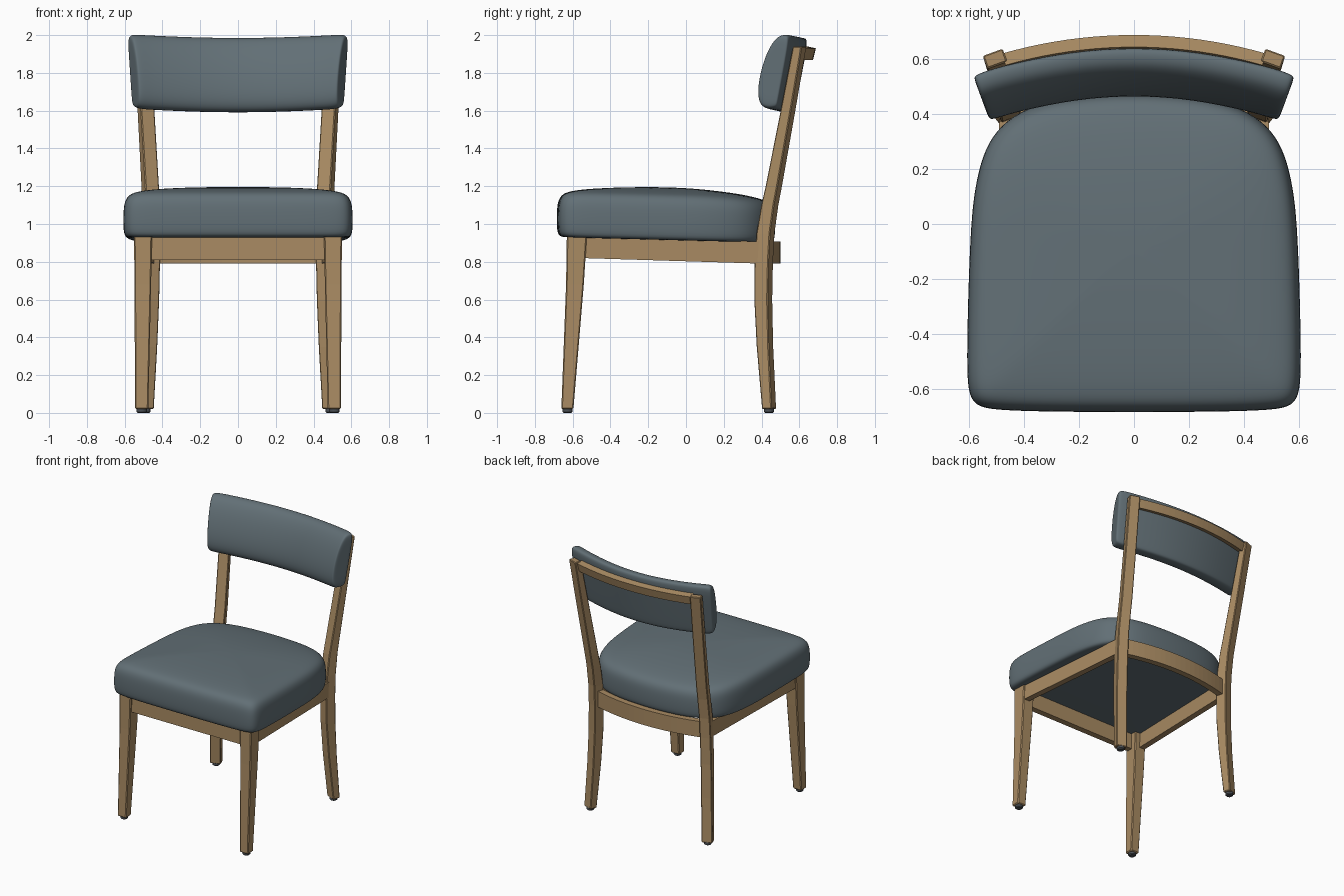
import bpy, bmesh, math
from mathutils import Vector

if "Cube" in bpy.data.objects:
    bpy.data.objects.remove(bpy.data.objects["Cube"])


def material(name, rgb):
    m = bpy.data.materials.new(name)
    m.diffuse_color = (*rgb, 1)
    m.use_nodes = True
    m.node_tree.nodes["Principled BSDF"].inputs["Base Color"].default_value = m.diffuse_color
    return m


WOOD = material("oak wood", (0.40, 0.26, 0.125))
FABRIC = material("blue grey fabric", (0.122, 0.16, 0.18))
GLIDE = material("dark glide", (0.07, 0.08, 0.09))
YC = -1.05   # centre of the arc the chair back follows


def loft(name, rings, mat, subdiv=0, bevel=0):
    """Skin a list of equal-length closed rings and cap both ends."""
    bm = bmesh.new()
    vs = [[bm.verts.new(p) for p in r] for r in rings]
    n = len(rings[0])
    for a, b in zip(vs, vs[1:]):
        for i in range(n):
            j = (i + 1) % n
            bm.faces.new((a[i], a[j], b[j], b[i]))
    bm.faces.new(vs[0][::-1])
    bm.faces.new(vs[-1])
    bmesh.ops.recalc_face_normals(bm, faces=bm.faces)
    me = bpy.data.meshes.new(name)
    bm.to_mesh(me)
    bm.free()
    ob = bpy.data.objects.new(name, me)
    bpy.context.collection.objects.link(ob)
    me.materials.append(mat)
    if bevel:
        md = ob.modifiers.new("bevel", 'BEVEL')
        md.width, md.segments = bevel, 1
    if subdiv:
        md = ob.modifiers.new("subdivision", 'SUBSURF')
        md.levels = md.render_levels = subdiv
        for p in me.polygons:
            p.use_smooth = True
    return ob


def arc(section, a, lift=0.0):
    """Place a (y, z) section at angle a on the back arc."""
    return [((y - YC) * math.sin(a), YC + (y - YC) * math.cos(a), z + lift)
            for y, z in section]


def rect(cx, cy, z, w, d, rot=0.0):
    """Horizontal rectangle, turned about z."""
    c, s = math.cos(rot), math.sin(rot)
    return [(cx + u * w / 2 * c - v * d / 2 * s, cy + u * w / 2 * s + v * d / 2 * c, z)
            for u, v in ((-1, -1), (1, -1), (1, 1), (-1, 1))]


def glide(name, x, y):
    ring = [(math.cos(t * math.tau / 16), math.sin(t * math.tau / 16)) for t in range(16)]
    loft(name, [[(x + r * c, y + r * s, z) for c, s in ring]
                for r, z in ((0.02, 0), (0.027, 0.006), (0.027, 0.03))], GLIDE)


# legs, posts and side rails on both sides
for side, k in (("left", -1), ("right", 1)):
    loft(f"{side}_front_leg",
         [rect(k * x, y, z, w, d) for x, y, z, w, d in (
             (0.510, -0.628, 0.02, 0.070, 0.064),
             (0.504, -0.588, 0.68, 0.088, 0.094),
             (0.503, -0.578, 0.937, 0.095, 0.106))], WOOD, bevel=0.006)
    # rear leg and back post in one bent piece: x, y, z, depth
    loft(f"{side}_rear_leg",
         [rect(k * x, y, z, 0.077, d, -k * math.radians(20)) for x, y, z, d in (
             (0.490, 0.440, 0.02, 0.054),
             (0.474, 0.418, 0.35, 0.068),
             (0.465, 0.409, 0.60, 0.076),
             (0.461, 0.412, 0.80, 0.078),
             (0.460, 0.421, 0.95, 0.076),
             (0.461, 0.444, 1.10, 0.071),
             (0.465, 0.465, 1.20, 0.067),
             (0.487, 0.540, 1.60, 0.058),
             (0.506, 0.602, 1.94, 0.050))], WOOD, bevel=0.005)
    loft(f"{side}_side_rail",
         [[(k * (x - 0.045), y, z), (k * x, y, z), (k * x, y, z + 0.116),
           (k * (x - 0.045), y, z + 0.116)]
          for x, y, z in ((0.543, -0.56, 0.82), (0.488, 0.41, 0.79))], WOOD)
    glide(f"{side}_front_glide", k * 0.510, -0.628)
    glide(f"{side}_rear_glide", k * 0.490, 0.440)

# front rail
loft("front_rail",
     [[(x, -0.615, 0.81), (x, -0.57, 0.81), (x, -0.57, 0.934), (x, -0.615, 0.934)]
      for x in (-0.47, 0.47)], WOOD)

# curved rear seat rail and curved top rail
STEPS = [-0.28 + 0.56 * i / 20 for i in range(21)]
loft("rear_rail", [arc([(0.455, 0.79), (0.50, 0.79), (0.50, 0.908), (0.455, 0.908)], a)
                   for a in STEPS], WOOD)
loft("top_rail", [arc([(0.628, 1.882), (0.672, 1.868), (0.688, 1.930), (0.644, 1.940)], a)
                  for a in STEPS], WOOD)

# seat cushion: half outline mirrored, stacked with rounded edges and a domed top
half = [(0, -0.685), (0.3, -0.684), (0.51, -0.678), (0.58, -0.662), (0.605, -0.61),
        (0.609, -0.5), (0.604, -0.25), (0.594, 0), (0.58, 0.13), (0.552, 0.25),
        (0.505, 0.34), (0.42, 0.41), (0.3, 0.45), (0.15, 0.468), (0, 0.474)]
outline = half + [(-x, y) for x, y in half[-2:0:-1]]


def cushion_ring(d, z):
    ring = []
    for x, y in outline:
        px, py = x * (1 - d / 0.605), -0.1 + (y + 0.1) * (1 - d / 0.58)
        drop = 0.03 * (py + 0.68) / 1.15
        drop += 0.1 * max(0, py) ** 2 * (z - 0.93) / 0.25
        ring.append((px, py, z - drop))
    return ring


loft("seat_cushion", [cushion_ring(d, z) for d, z in (
    (0.4, 0.93), (0.06, 0.93), (0.015, 0.932), (0, 0.96), (0, 1.08), (0.01, 1.132),
    (0.035, 1.164), (0.09, 1.18), (0.2, 1.194), (0.4, 1.206), (0.55, 1.209))],
     FABRIC, subdiv=2)

# padded backrest: one section swept along the arc, pinched at the ends
pad = [(0.575, 1.592), (0.52, 1.588), (0.482, 1.602), (0.464, 1.66), (0.478, 1.77),
       (0.518, 1.89), (0.565, 1.965), (0.60, 1.984), (0.635, 1.985), (0.653, 1.968),
       (0.618, 1.79), (0.583, 1.61)]
mid = Vector((0.56, 1.79))


def pad_ring(a, s):
    sec = [mid + (Vector(p) - mid) * s for p in pad]
    return arc(sec, a, 0.021 * (a / 0.35) ** 2)


ends = [(0.353, 0.5), (0.353, 0.90), (0.347, 0.97), (0.33, 1.0), (0.28, 1.0), (0.14, 1.0)]
stations = [(-a, s) for a, s in ends] + [(0, 1.0)] + ends[::-1]
loft("backrest_pad", [pad_ring(a, s) for a, s in stations], FABRIC, subdiv=2)
